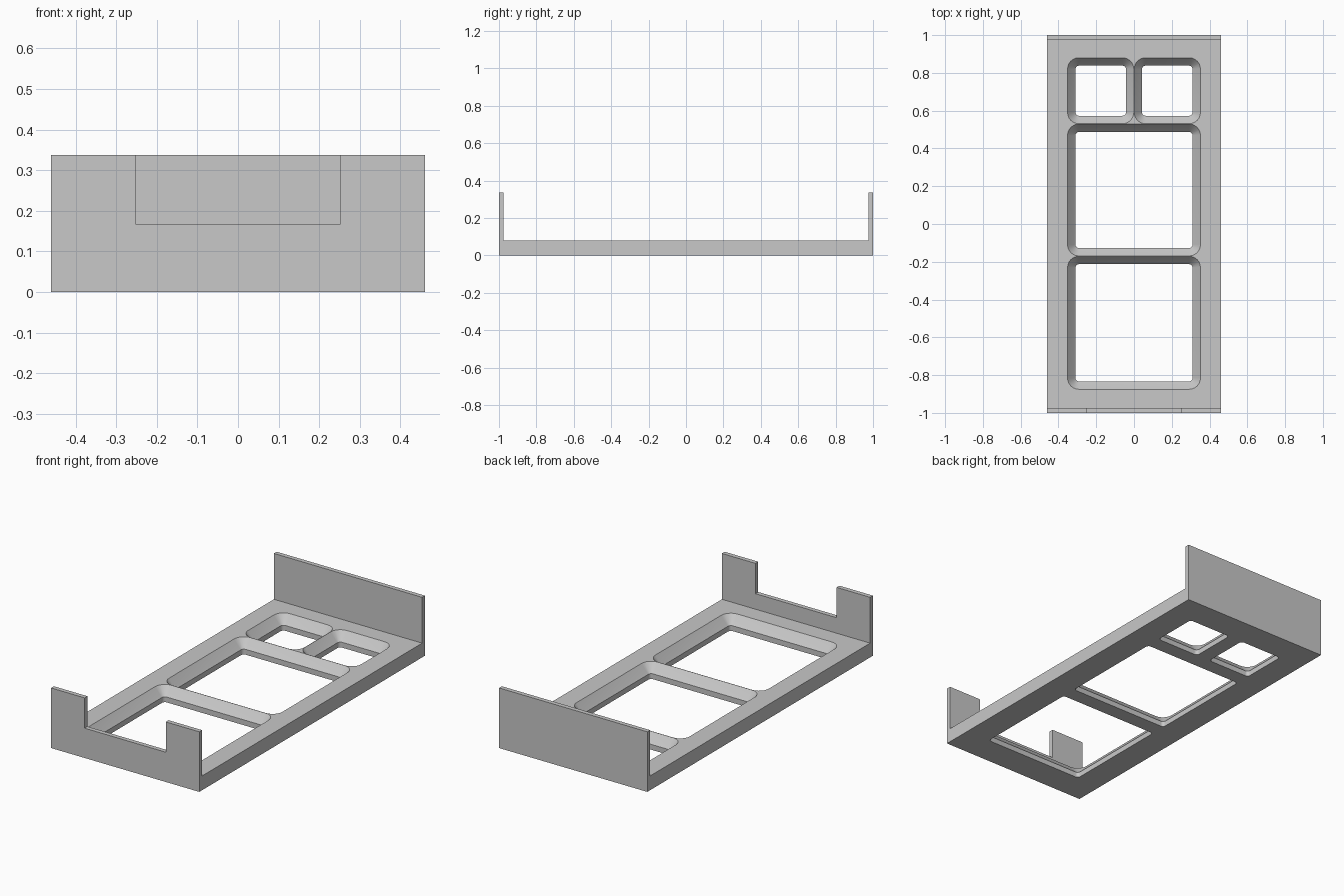
import bpy, bmesh, math

cube = bpy.data.objects.get("Cube")
if cube:
    bpy.data.objects.remove(cube, do_unlink=True)

HALF_W, HALF_L = 0.46, 1.0
FLOOR, TOP, WALL = 0.08, 0.337, 0.025

grey = bpy.data.materials.new("light_grey")
grey.use_nodes = True
colour = (0.58, 0.58, 0.58, 1)
grey.diffuse_color = colour
grey.node_tree.nodes["Principled BSDF"].inputs["Base Color"].default_value = colour


def loft(name, rings):
    """Solid through matching rings of points, capped at both ends."""
    bm = bmesh.new()
    loops = [[bm.verts.new(p) for p in ring] for ring in rings]
    n = len(loops[0])
    for a, b in zip(loops, loops[1:]):
        for i in range(n):
            j = (i + 1) % n
            bm.faces.new((a[i], a[j], b[j], b[i]))
    bm.faces.new(loops[0][::-1])
    bm.faces.new(loops[-1])
    bmesh.ops.recalc_face_normals(bm, faces=bm.faces)
    mesh = bpy.data.meshes.new(name)
    bm.to_mesh(mesh)
    bm.free()
    mesh.materials.append(grey)
    obj = bpy.data.objects.new(name, mesh)
    bpy.context.collection.objects.link(obj)
    return obj


def rounded_ring(x0, x1, y0, y1, radius, z, steps=6):
    """Rounded rectangle at height z."""
    points = []
    corners = ((x1, y1, -1, -1), (x0, y1, 1, -1), (x0, y0, 1, 1), (x1, y0, -1, 1))
    for quarter, (x, y, sx, sy) in enumerate(corners):
        for s in range(steps + 1):
            a = (quarter + s / steps) * math.pi / 2
            points.append((x + sx * radius + radius * math.cos(a),
                           y + sy * radius + radius * math.sin(a), z))
    return points


def opening_cutter(x0, x1, y0, y1):
    """Window opening: straight below, sloping outward to the rim."""
    profile = ((0.042, -0.05), (0.042, 0.03), (0.034, 0.038), (0, FLOOR), (0, 0.12))
    return loft("opening_cutter", [
        rounded_ring(x0 + d, x1 - d, y0 + d, y1 - d, 0.06 - d, z) for d, z in profile])


# Tray: one U-shaped side profile, extruded across the width
inner = HALF_L - WALL
side = [(-HALF_L, 0), (HALF_L, 0), (HALF_L, TOP), (inner, TOP),
        (inner, FLOOR), (-inner, FLOOR), (-inner, TOP), (-HALF_L, TOP)]
tray = loft("tray_frame", [[(x, y, z) for y, z in side] for x in (-HALF_W, HALF_W)])

# Two large openings and a pair of small ones
GAP = 0.001
cutters = [opening_cutter(-0.352, 0.352, -0.875, -0.17 - GAP),
           opening_cutter(-0.352, 0.352, -0.17 + GAP, 0.53 - GAP),
           opening_cutter(-0.352, -GAP, 0.53 + GAP, 0.88),
           opening_cutter(GAP, 0.352, 0.53 + GAP, 0.88)]

# Notch in the front wall
notch = [(-0.252, 0.167), (0.252, 0.167), (0.252, 0.4), (-0.252, 0.4)]
cutters.append(loft("notch_cutter", [[(x, y, z) for x, z in notch] for y in (-1.1, -0.9)]))

bpy.ops.object.select_all(action='DESELECT')
bpy.context.view_layer.objects.active = tray
tray.select_set(True)
for cutter in cutters:
    cutter.hide_render = True
    mod = tray.modifiers.new("cut", 'BOOLEAN')
    mod.operation = 'DIFFERENCE'
    mod.solver = 'EXACT'
    mod.object = cutter
    bpy.ops.object.modifier_apply(modifier=mod.name)
    bpy.data.objects.remove(cutter, do_unlink=True)

bpy.ops.object.shade_smooth_by_angle(angle=math.radians(25))
